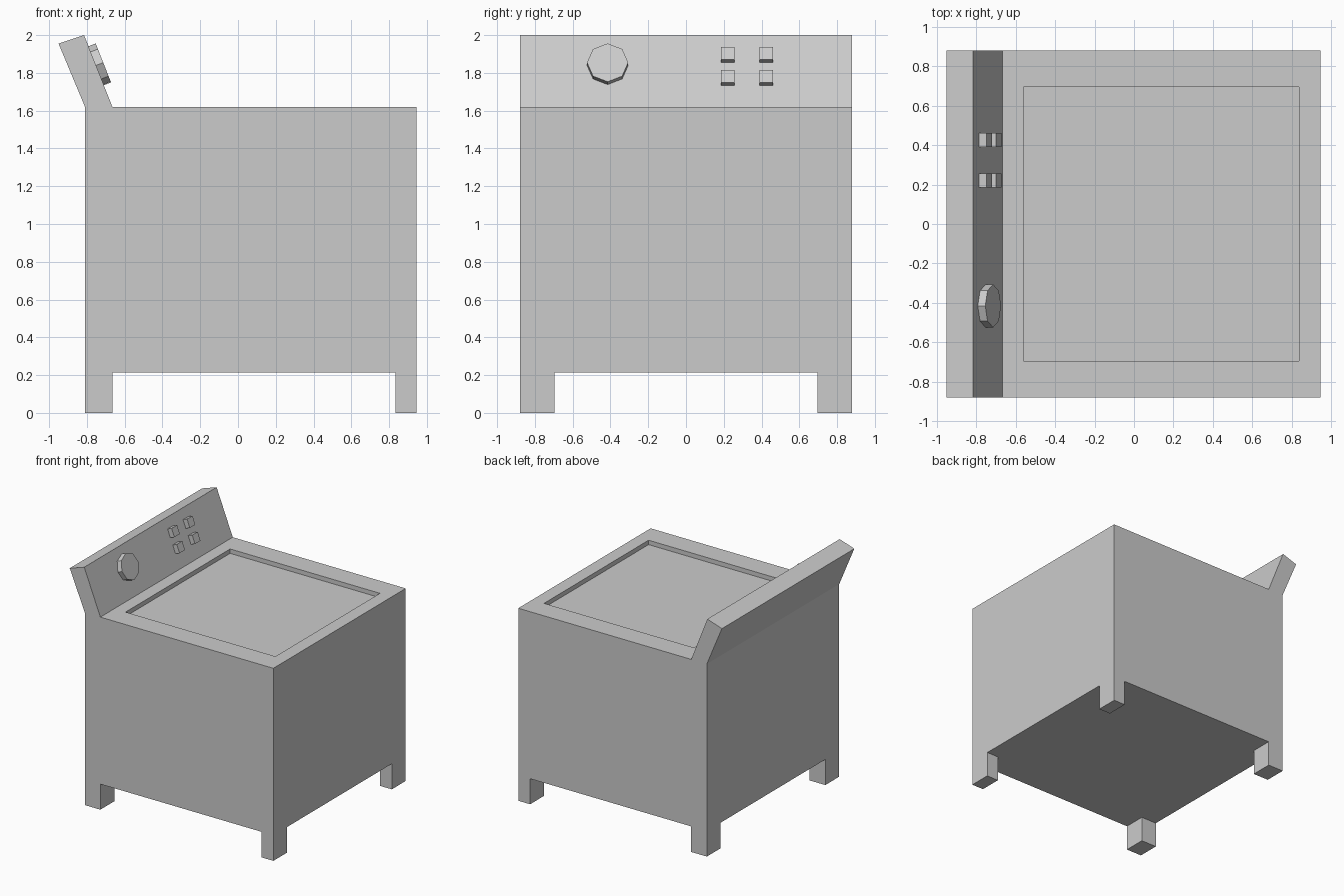
import bpy, bmesh, math
from mathutils import Vector, Matrix

if "Cube" in bpy.data.objects:
    bpy.data.objects.remove(bpy.data.objects["Cube"])


def prism(name, points, direction):
    """Closed prism: a polygon of 3D points swept along a vector."""
    bm = bmesh.new()
    face = bm.faces.new([bm.verts.new(p) for p in points])
    swept = bmesh.ops.extrude_face_region(bm, geom=[face], use_keep_orig=True)
    moved = [g for g in swept["geom"] if isinstance(g, bmesh.types.BMVert)]
    bmesh.ops.translate(bm, verts=moved, vec=direction)
    bmesh.ops.recalc_face_normals(bm, faces=bm.faces)
    mesh = bpy.data.meshes.new(name)
    bm.to_mesh(mesh)
    bm.free()
    obj = bpy.data.objects.new(name, mesh)
    bpy.context.collection.objects.link(obj)
    return obj


def cut(target, cutter):
    mod = target.modifiers.new(cutter.name, 'BOOLEAN')
    mod.operation = 'DIFFERENCE'
    mod.solver = 'EXACT'
    mod.object = cutter
    bpy.context.view_layer.objects.active = target
    bpy.ops.object.modifier_apply(modifier=mod.name)
    bpy.data.objects.remove(cutter)


X0, X1, HALF_Y, TOP = -0.81, 0.945, 0.88, 1.62
LEG_X0, LEG_X1, LEG_Y, LEG_H = -0.665, 0.835, 0.695, 0.215

# Cabinet with the leaning control panel in one side profile
profile = [(X0, 0), (X1, 0), (X1, TOP), (LEG_X0, TOP),
           (-0.815, 2.0), (-0.95, 1.955), (X0, TOP)]
cabinet = prism("cabinet", [(x, -HALF_Y, z) for x, z in profile], (0, 2 * HALF_Y, 0))

# Cross-shaped cut below leaves four corner legs
a, b, c, e = LEG_X0, LEG_X1, LEG_Y, 1.2
cross = [(a, -e), (b, -e), (b, -c), (e, -c), (e, c), (b, c),
         (b, e), (a, e), (a, c), (-e, c), (-e, -c), (a, -c)]
cut(cabinet, prism("leg_cutter", [(x, y, -0.2) for x, y in cross], (0, 0, 0.2 + LEG_H)))

# Shallow lid recess
rim = [(-0.56, -0.695), (0.835, -0.695), (0.835, 0.695), (-0.56, 0.695)]
cut(cabinet, prism("lid_cutter", [(x, y, TOP - 0.037) for x, y in rim], (0, 0, 0.1)))

# Controls sit on the sloped panel face: u runs across, v runs up the slope
base = Vector((LEG_X0, 0, TOP))
across = Vector((0, 1, 0))
up = (Vector((-0.815, 0, 2.0)) - base).normalized()
out = across.cross(up)


def control(name, u, v, radius, sides, turn):
    pts = []
    for i in range(sides):
        t = turn + math.tau * i / sides
        pts.append(base + across * (u + radius * math.cos(t))
                   + up * (v + radius * math.sin(t)) - out * 0.002)
    return prism(name, pts, out * 0.043)


# Dial and push buttons
control("dial", -0.415, 0.236, 0.109, 8, 0)
for row, v in enumerate((0.159, 0.29)):
    for col, u in enumerate((0.22, 0.425)):
        control(f"button_{row}_{col}", u, v, 0.036 * math.sqrt(2), 4, math.pi / 4)
